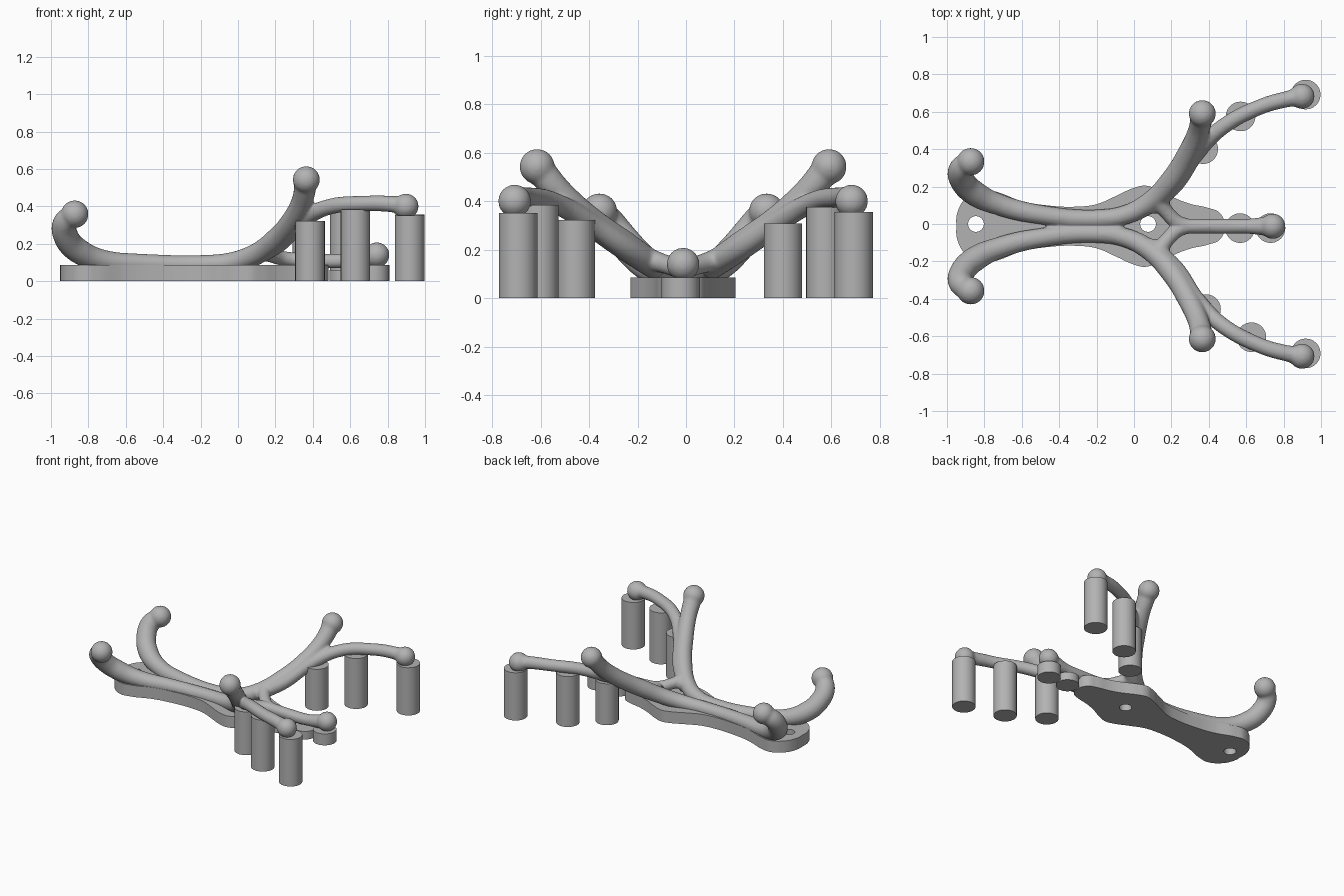
import bpy
from math import radians

cube = bpy.data.objects.get("Cube")
if cube:
    bpy.data.objects.remove(cube, do_unlink=True)

MID = -0.012   # y of the symmetry line

grey = bpy.data.materials.new("neutral grey")
grey.use_nodes = True
grey.diffuse_color = (0.45, 0.45, 0.45, 1)
grey.node_tree.nodes["Principled BSDF"].inputs["Base Color"].default_value = grey.diffuse_color


def select(objects):
    bpy.ops.object.select_all(action='DESELECT')
    for ob in objects:
        ob.select_set(True)
    bpy.context.view_layer.objects.active = objects[0]


def add_spline(curve, points, cyclic=False):
    """Smooth spline through (x, y, z, radius) points."""
    spline = curve.splines.new('BEZIER')
    spline.bezier_points.add(len(points) - 1)
    for bp, (x, y, z, r) in zip(spline.bezier_points, points):
        bp.co = (x, y, z)
        bp.radius = r
        bp.handle_left_type = bp.handle_right_type = 'AUTO'
    spline.use_cyclic_u = cyclic
    spline.resolution_u = 12


def curve_object(name, dimensions):
    curve = bpy.data.curves.new(name, 'CURVE')
    curve.dimensions = dimensions
    ob = bpy.data.objects.new(name, curve)
    bpy.context.collection.objects.link(ob)
    return ob


def to_mesh(ob):
    select([ob])
    bpy.ops.object.convert(target='MESH')
    return bpy.context.object


def tube(points, side=1):
    ob = curve_object("tube", '3D')
    ob.data.bevel_depth = 1
    ob.data.bevel_resolution = 6
    ob.data.use_fill_caps = True
    add_spline(ob.data, [(x, MID + side * y, z, r) for x, y, z, r in points])
    return to_mesh(ob)


def ball(x, y, z, r):
    bpy.ops.mesh.primitive_uv_sphere_add(segments=32, ring_count=16, radius=r, location=(x, MID + y, z))
    return bpy.context.object


def pillar(name, x, y, height):
    bpy.ops.mesh.primitive_cylinder_add(vertices=48, radius=0.079, depth=height, location=(x, y, height / 2))
    ob = bpy.context.object
    ob.name = name
    ob.data.materials.append(grey)
    bpy.ops.object.shade_smooth_by_angle(angle=radians(30))


# Waisted base plate with two screw holes
half = [(-0.945, 0.07), (-0.9, 0.15), (-0.82, 0.195), (-0.75, 0.188), (-0.6, 0.135),
        (-0.45, 0.11), (-0.3, 0.105), (-0.2, 0.118), (-0.1, 0.16), (0, 0.205),
        (0.06, 0.217), (0.13, 0.195), (0.22, 0.15), (0.3, 0.12), (0.4, 0.097), (0.46, 0.07)]
outline = [(-0.95, 0)] + half + [(0.485, 0)] + [(x, -y) for x, y in reversed(half)]
plate = curve_object("base_plate", '2D')
plate.data.fill_mode = 'BOTH'
plate.data.extrude = 0.0425
add_spline(plate.data, [(x, y + MID, 0, 1) for x, y in outline], True)
for hx in (-0.845, 0.075):
    r = 0.042
    ring = [(r, 0), (0, r), (-r, 0), (0, -r)]
    add_spline(plate.data, [(hx + a, b, 0, 1) for a, b in ring], True)
plate.location.z = 0.0425
plate = to_mesh(plate)
plate.data.materials.clear()
plate.data.materials.append(grey)
bpy.ops.object.shade_smooth_by_angle(angle=radians(35))

# Branching frame: long arms, side branches and a central finger
long_arm = [(-0.875, 0.345, 0.355, 0.06), (-0.925, 0.305, 0.31, 0.066), (-0.918, 0.245, 0.235, 0.068),
            (-0.85, 0.175, 0.16, 0.068), (-0.72, 0.115, 0.11, 0.058), (-0.5, 0.062, 0.094, 0.052),
            (-0.2, 0.04, 0.09, 0.05), (-0.05, 0.06, 0.1, 0.052), (0.08, 0.125, 0.138, 0.056),
            (0.2, 0.245, 0.22, 0.06), (0.29, 0.39, 0.325, 0.058), (0.345, 0.51, 0.435, 0.057),
            (0.365, 0.6, 0.54, 0.062)]
branch = [(0.08, 0.1, 0.125, 0.05), (0.22, 0.23, 0.205, 0.05), (0.34, 0.4, 0.32, 0.046),
          (0.48, 0.535, 0.395, 0.043), (0.68, 0.64, 0.415, 0.042), (0.82, 0.68, 0.412, 0.044),
          (0.9, 0.695, 0.4, 0.052)]
finger = [(0.13, 0.14, 0.16, 0.046), (0.175, 0.075, 0.14, 0.04), (0.25, 0.012, 0.12, 0.04),
          (0.4, 0, 0.11, 0.04), (0.6, 0, 0.112, 0.04), (0.74, 0, 0.138, 0.054)]
parts = [ball(0.742, 0, 0.14, 0.068)]
for s in (1, -1):
    parts += [tube(path, s) for path in (long_arm, branch, finger)]
    parts += [ball(-0.873, s * 0.345, 0.358, 0.074), ball(0.365, s * 0.602, 0.542, 0.073),
              ball(0.898, s * 0.695, 0.4, 0.068)]
select(parts)
bpy.ops.object.join()
frame = bpy.context.object
frame.name = "branching_frame"
frame.data.materials.clear()
frame.data.materials.append(grey)
fuse = frame.modifiers.new("fuse", 'REMESH')
fuse.mode = 'VOXEL'
fuse.voxel_size = 0.009
fuse.use_smooth_shade = True
blend = frame.modifiers.new("blend", 'SMOOTH')
blend.factor = 0.5
blend.iterations = 8

# Support pillars under the branches and the central finger
supports = [(0.37, 0.4, 0.308), (0.57, 0.575, 0.375), (0.918, 0.692, 0.355),
            (0.385, -0.455, 0.322), (0.628, -0.605, 0.383), (0.918, -0.692, 0.35),
            (0.567, -0.022, 0.06), (0.73, -0.022, 0.085)]
for i, (x, y, h) in enumerate(supports):
    pillar(f"support_pillar_{i + 1}", x, y, h)
